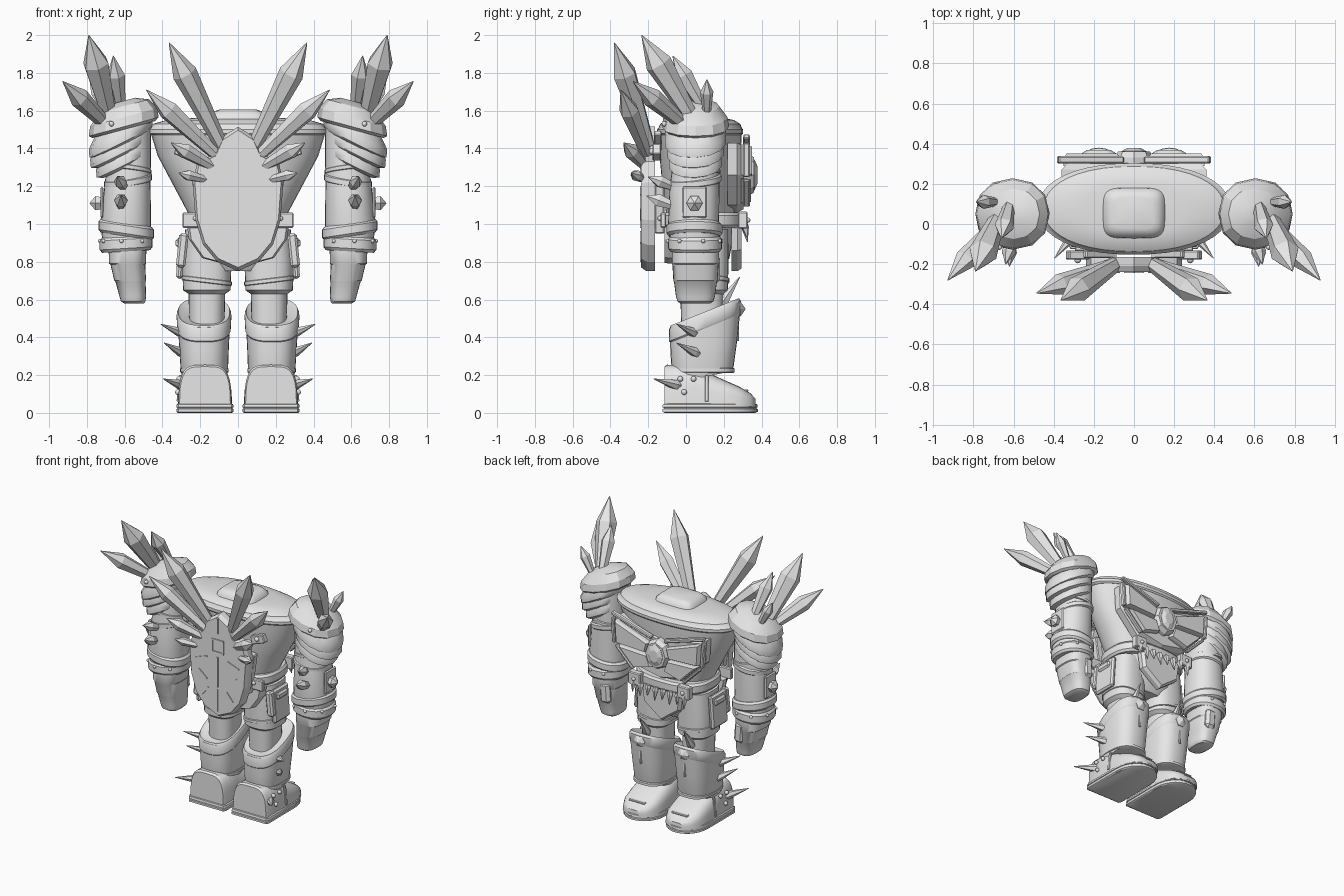
import bpy, bmesh, math
from mathutils import Vector, Matrix

STONE = bpy.data.materials.new("pale_grey_stone")
STONE.diffuse_color = (0.8, 0.8, 0.8, 1)


def finish(name, bm, mirror=False, angle=35):
    bmesh.ops.recalc_face_normals(bm, faces=bm.faces)
    me = bpy.data.meshes.new(name)
    bm.to_mesh(me)
    bm.free()
    me.materials.append(STONE)
    for p in me.polygons:
        p.use_smooth = angle > 0
    if angle > 0:
        me.set_sharp_from_angle(angle=math.radians(angle))
    ob = bpy.data.objects.new(name, me)
    bpy.context.collection.objects.link(ob)
    if mirror:
        m = ob.modifiers.new("mirror", 'MIRROR')
        m.use_mirror_merge = False
    return ob


def skin(bm, rings):
    vs = [[bm.verts.new(p) for p in r] for r in rings]
    n = len(vs[0])
    for a, b in zip(vs, vs[1:]):
        for i in range(n):
            bm.faces.new((a[i], a[(i + 1) % n], b[(i + 1) % n], b[i]))
    bm.faces.new(vs[0])
    bm.faces.new(vs[-1])


def curve(t, p):
    c, s = math.cos(t), math.sin(t)
    return (math.copysign(abs(c) ** (2 / p), c), math.copysign(abs(s) ** (2 / p), s))


def loft(name, rings, mirror=False, n=28, p=2.2, tilt=(0, 0), angle=35):
    """Stack of ovals: (cx, cy, z, rx, ry), optionally sloped."""
    bm = bmesh.new()
    out = []
    for cx, cy, z, rx, ry in rings:
        pts = []
        for i in range(n):
            u, v = curve(2 * math.pi * i / n, p)
            pts.append((cx + u * rx, cy + v * ry, z + tilt[0] * u * rx + tilt[1] * v * ry))
        out.append(pts)
    skin(bm, out)
    return finish(name, bm, mirror, angle)


def band(name, cx, cy, z, rx, ry, h, mirror=True, tilt=(0, 0), p=2.2):
    """Rounded strap around a limb."""
    loft(name, [(cx, cy, z - h / 2, rx - .012, ry - .012), (cx, cy, z - h * .3, rx, ry),
                (cx, cy, z + h * .3, rx, ry), (cx, cy, z + h / 2, rx - .012, ry - .012)],
         mirror, tilt=tilt, p=p)


def plate(name, outline, y0, y1, mirror=False, chamfer=.9):
    """Slab from an x-z outline, narrowing towards y1."""
    cx = sum(q[0] for q in outline) / len(outline)
    cz = sum(q[1] for q in outline) / len(outline)
    ym = y0 + (y1 - y0) * .6
    bm = bmesh.new()
    skin(bm, [[(x, y0, z) for x, z in outline], [(x, ym, z) for x, z in outline],
              [(cx + (x - cx) * chamfer, y1, cz + (z - cz) * chamfer) for x, z in outline]])
    return finish(name, bm, mirror, 0)


def symmetric(half):
    return half + [(-x, z) for x, z in reversed(half) if x > .001]


def shards(name, items, mirror=True, n=6, wide=.62, root=.55):
    """Faceted spikes: (base, tip, radius)."""
    bm = bmesh.new()
    for base, tip, r in items:
        a, b = Vector(base), Vector(tip)
        q = (b - a).to_track_quat('Z', 'Y')
        L = (b - a).length
        skin(bm, [[a + q @ Vector((rr * math.cos(2 * math.pi * i / n), rr * math.sin(2 * math.pi * i / n), t * L))
                   for i in range(n)] for t, rr in ((0, r * root), (wide, r), (1, .002))])
    return finish(name, bm, mirror, 0)


def boxes(name, items, mirror=True, bevel=.006):
    """Blocks: (centre, size, turn about y in degrees)."""
    bm = bmesh.new()
    for c, s, a in items:
        m = Matrix.Translation(c) @ Matrix.Rotation(math.radians(a), 4, 'Y') @ Matrix.Diagonal((*s, 1))
        bmesh.ops.create_cube(bm, size=1, matrix=m)
    if bevel:
        bmesh.ops.bevel(bm, geom=bm.edges[:], offset=bevel, segments=1, affect='EDGES')
    return finish(name, bm, mirror, 0)


def bolts(name, pts, r=.011):
    bm = bmesh.new()
    for p in pts:
        bmesh.ops.create_uvsphere(bm, u_segments=10, v_segments=6, radius=r, matrix=Matrix.Translation(p))
    return finish(name, bm, True)


# Torso, collar and hips
loft("torso", [(0, .075, .96, .23, .17), (0, .075, 1.05, .26, .18), (0, .075, 1.2, .34, .2),
               (0, .075, 1.36, .425, .215), (0, .075, 1.49, .465, .22)], n=40)
loft("torso_lid", [(0, .075, 1.47, .465, .22), (0, .075, 1.48, .48, .228), (0, .075, 1.5, .48, .228),
                   (0, .075, 1.51, .462, .22), (0, .075, 1.53, .45, .212), (0, .075, 1.55, .38, .18),
                   (0, .075, 1.56, .25, .13)], n=40)
loft("neck_block", [(0, .055, 1.54, .16, .13), (0, .055, 1.575, .15, .122), (0, .055, 1.597, .125, .1),
                    (0, .055, 1.605, .1, .08)], p=4.5, angle=50)
loft("pelvis", [(0, .08, .75, .13, .11), (0, .08, .82, .22, .15), (0, .08, .98, .25, .18)], p=2.6)
plate("rear_skirt", symmetric([(0, 1.0), (.27, .99), (.26, .92), (.19, .82), (.08, .79), (0, .79)]), -.05, -.115, chamfer=.95)
band("belt", 0, .085, 1.02, .285, .22, .08, False, p=2.6)
boxes("belt_buckles", [((.245, -.12, 1.02), (.1, .03, .08), 0), ((.2, .3, 1.02), (.1, .05, .09), 0)])
bolts("belt_bolts", [(.225, -.137, 1.03), (.2, .327, 1.02)], .014)
boxes("hip_plates", [((.303, .06, .83), (.035, .18, .24), -4), ((.295, -.04, .86), (.05, .05, .18), -6),
                     ((.315, .06, .9), (.03, .12, .05), 0)], bevel=.012)

# Chest emblem on the toe side: wings, rails and faceted gem
plate("chest_backing", symmetric([(0, 1.36), (.36, 1.43), (.35, 1.26), (.2, 1.1), (0, 1.06)]), .22, .305)
plate("chest_wing_upper", [(.07, 1.32), (.35, 1.42), (.34, 1.26), (.09, 1.25)], .29, .35, True, .9)
plate("chest_wing_lower", [(.08, 1.23), (.32, 1.24), (.19, 1.11), (.05, 1.15)], .29, .345, True, .9)
boxes("chest_rails", [((.215, .32, 1.415), (.34, .035, .025), -17), ((.365, .32, 1.34), (.025, .035, .18), 4),
                      ((.275, .32, 1.165), (.2, .035, .02), -45)])
gem = [(.095 * math.sin(k * math.pi / 4), 1.26 + .11 * math.cos(k * math.pi / 4)) for k in range(8)]
plate("gem_setting", gem, .29, .36, chamfer=.85)
plate("gem", [(x * .65, 1.26 + (z - 1.26) * .75) for x, z in gem], .34, .378, chamfer=.55)

# Tooth fringe and loincloth
shards("fringe_teeth", [((-.21 + .06 * i, .31, 1.0), (-.21 + .06 * i, .325, .905 + .02 * (i % 2)), .02)
                        for i in range(8)], False, 5, .25, .9)
plate("loincloth", symmetric([(0, 1.0), (.17, 1.0), (.15, .86), (0, .75)]), .24, .295)

# Back shield with raised strips
shield = symmetric([(0, 1.515), (.085, 1.46), (.125, 1.37), (.215, 1.33), (.24, 1.22), (.225, 1.02),
                    (.185, .89), (.11, .8), (0, .75)])
plate("back_shield", shield, -.165, -.238, chamfer=.95)
boxes("shield_strips", [((0, -.24, 1.09), (.01, .009, .22), 0), ((0, -.24, 1.43), (.01, .009, .11), 0),
                        ((0, -.24, .88), (.008, .009, .16), 0)], False, 0)
boxes("shield_side_strips", [((.12, -.24, 1.05), (.09, .009, .009), -40), ((.13, -.24, 1.17), (.1, .009, .009), 20),
                             ((.1, -.24, .93), (.08, .009, .009), 50)], True, 0)
boxes("shield_square_frame", [((0, -.24, 1.325), (.1, .009, .012), 0), ((0, -.24, 1.235), (.1, .009, .012), 0),
                              ((.045, -.24, 1.28), (.012, .009, .08), 0), ((-.045, -.24, 1.28), (.012, .009, .08), 0)], False, 0)
boxes("shield_brackets", [((.28, -.155, 1.38), (.11, .045, .06), -20), ((.17, -.15, 1.42), (.2, .04, .03), -40),
                          ((.2, -.14, 1.1), (.05, .05, .3), 8)])
bolts("bracket_bolts", [(.28, -.178, 1.385)], .018)
shards("back_crystals", [((.09, -.2, 1.42), (.365, -.38, 1.96), .066),
                         ((.1, -.2, 1.35), (.485, -.345, 1.71), .054),
                         ((.11, -.2, 1.29), (.355, -.33, 1.43), .042),
                         ((.15, -.21, 1.23), (.315, -.29, 1.27), .03)], wide=.7)

# Arms and hands
loft("arm", [(.58, .05, 1.58, .12, .125), (.58, .05, 1.28, .118, .125), (.585, .045, 1.2, .122, .132),
             (.595, .04, 1.0, .135, .135), (.59, .05, .86, .12, .128)], True)
loft("hand", [(.585, .05, .87, .1, .125), (.585, .05, .79, .098, .125), (.583, .05, .785, .092, .122),
              (.571, .05, .7, .084, .117), (.569, .05, .695, .08, .114), (.557, .05, .615, .07, .103),
              (.555, .05, .59, .065, .095), (.55, .05, .58, .052, .08)], True, p=2.8)
boxes("thumb", [((.55, .155, .76), (.08, .05, .15), 4)], bevel=.02)
band("elbow_strap", .582, .05, 1.23, .127, .137, .045, tilt=(-.15, .1))
band("upper_arm_strap", .582, .05, 1.29, .124, .132, .03, tilt=(.12, -.1))
band("wrist_band_upper", .592, .045, .97, .147, .147, .07, tilt=(.15, 0))
band("wrist_band_lower", .592, .048, .895, .14, .143, .08, tilt=(-.06, 0))
bolts("wrist_bolts", [(.592 + .145 * math.cos(a), .048 + .146 * math.sin(a), .91)
                      for a in (-2.2, -1.4, -.6, .3, 1.1, 1.9)])
boxes("arm_plate", [((.72, .045, 1.115), (.018, .13, .165), 0)], bevel=.008)
shards("arm_stud", [((.71, .045, 1.11), (.785, .045, 1.11), .043)], wide=.6, root=.8)
shards("arm_crystals", [((.6, -.05, 1.19), (.64, -.2, 1.25), .035), ((.62, -.05, 1.09), (.62, -.21, 1.15), .037)], wide=.6)

# Shoulder pads with overlapping flaps, all hanging lower on the outside
for i, (cx, z, rx, ry) in enumerate(((.62, 1.47, .17, .165), (.625, 1.41, .158, .152), (.61, 1.35, .142, .142))):
    loft("shoulder_flap_%d" % (i + 1), [(cx - .005, .05, z - .05, rx - .03, ry - .02), (cx, .05, z - .035, rx - .004, ry),
         (cx, .05, z + .01, rx, ry), (cx - .01, .05, z + .08, rx - .03, ry - .03)],
         True, n=14, tilt=(-.5, .05), angle=40)
loft("shoulder_pad", [(.605, .05, 1.5, .165, .16), (.605, .05, 1.515, .185, .178), (.605, .05, 1.565, .178, .17),
                      (.6, .05, 1.625, .13, .125), (.595, .05, 1.655, .05, .05)],
     True, n=12, tilt=(-.27, 0), angle=25)
bolts("shoulder_bolts", [(.67, -.115, 1.53)], .014)
shards("shoulder_crystals", [((.68, .03, 1.56), (.79, -.235, 2.0), .072), ((.67, .02, 1.5), (.928, -.28, 1.755), .054),
                             ((.62, .1, 1.6), (.66, -.07, 1.89), .048), ((.68, .11, 1.57), (.785, .11, 1.765), .035)],
       wide=.66)

# Legs
loft("thigh", [(.165, .085, .45, .093, .11), (.165, .085, .63, .097, .115), (.165, .085, .65, .126, .137),
               (.165, .085, .8, .131, .14), (.16, .085, .97, .12, .14)], True, p=2.6)
band("thigh_strap", .165, .085, .7, .133, .145, .03, tilt=(.12, 0), p=2.6)
loft("shin", [(.178, .09, .19, .118, .155), (.178, .09, .22, .125, .163), (.18, .095, .36, .132, .178),
              (.18, .1, .49, .14, .186)], True, tilt=(0, .2), p=2.6)
loft("shin_collar", [(.18, .1, .445, .136, .182), (.18, .1, .455, .143, .189), (.18, .1, .515, .145, .191),
                     (.18, .1, .535, .136, .18), (.18, .1, .52, .115, .15)], True, tilt=(0, .4), p=2.6)
band("ankle_strap", .178, .09, .225, .129, .168, .03, p=2.6)
shards("knee_stud", [((.18, .25, .55), (.18, .315, .55), .045)], wide=.6, root=.9)
shards("knee_spike", [((.18, .19, .58), (.18, .285, .72), .03)], wide=.15, root=1)
shards("shin_spikes", [((.29, .05, .42), (.41, -.05, .47), .026), ((.29, .06, .315), (.39, -.05, .37), .026),
                       ((.29, -.04, .145), (.395, -.17, .18), .028)], wide=.15, root=1)
boxes("shin_slots", [((.18, .275, .43), (.018, .012, .1), 0)], bevel=.003)

# Boots: arched upper lofted along y over a layered sole
bm = bmesh.new()
sections = []
for y, w, h in ((-.115, .135, .245), (-.1, .142, .255), (.05, .142, .25), (.09, .144, .225), (.2, .145, .175),
                (.28, .137, .14), (.34, .105, .105), (.368, .06, .075)):
    row = []
    for i in range(17):
        u, v = curve(math.pi * i / 16, 4.2)
        row.append((.175 + u * w * (1 - .1 * v * v), y, .035 + v * (h - .035)))
    sections.append(row)
skin(bm, sections)
finish("boot", bm, True)

bm = bmesh.new()
sole = [(-.138, -.12), (.138, -.12), (.148, -.1)] + \
       [(.148 * math.cos(a), .2 + .175 * math.sin(a)) for a in [math.pi * k / 14 for k in range(15)]] + [(-.148, -.1)]
skin(bm, [[(.175 + x * s, .12 + (y - .12) * s, z) for x, y in sole]
          for z, s in ((0, .97), (.006, 1.02), (.02, 1.02), (.023, .99), (.028, .99), (.03, 1.02), (.045, 1.01), (.05, .95))])
finish("boot_sole", bm, True, 30)
boxes("toe_trim", [((.175, .315, .118), (.13, .03, .012), 0)], bevel=.004)
boxes("boot_side_trim", [((.312, .11, .13), (.012, .02, .14), -6)], bevel=.003)
bolts("boot_bolts", [(.312, -.03, .18), (.312, .04, .18), (.319, -.01, .11)], .015)
